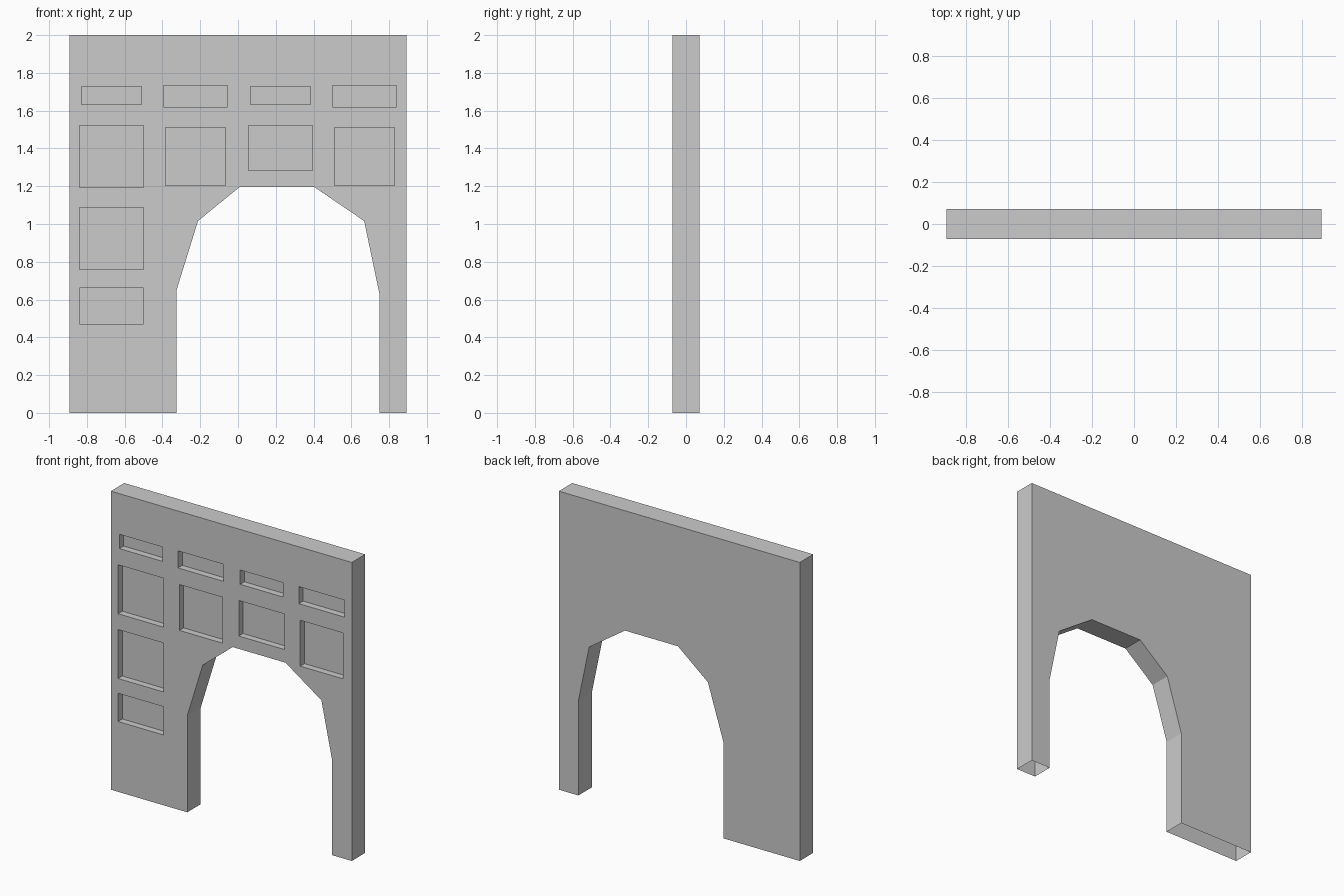
import bpy, bmesh

if "Cube" in bpy.data.objects:
    bpy.data.objects.remove(bpy.data.objects["Cube"])

HALF_W, HALF_T, HEIGHT = 0.893, 0.071, 2.0
DEPTH = 0.045


def new_object(name, bm):
    mesh = bpy.data.meshes.new(name)
    bm.to_mesh(mesh)
    bm.free()
    obj = bpy.data.objects.new(name, mesh)
    bpy.context.collection.objects.link(obj)
    return obj


# Wall outline in x, z, including the faceted off-centre arch
outline = [(-HALF_W, 0), (-0.326, 0), (-0.326, 0.648), (-0.212, 1.016),
           (0.01, 1.197), (0.402, 1.197), (0.668, 1.016), (0.748, 0.633),
           (0.748, 0), (HALF_W, 0), (HALF_W, HEIGHT), (-HALF_W, HEIGHT)]
bm = bmesh.new()
face = bm.faces.new([bm.verts.new((x, -HALF_T, z)) for x, z in outline])
ext = bmesh.ops.extrude_face_region(bm, geom=[face], use_keep_orig=True)
moved = [g for g in ext["geom"] if isinstance(g, bmesh.types.BMVert)]
bmesh.ops.translate(bm, verts=moved, vec=(0, 2 * HALF_T, 0))
bmesh.ops.recalc_face_normals(bm, faces=bm.faces)
wall = new_object("arched_wall", bm)

# Recessed panels: x centre, half width, z bottom, z top
WIDE, NARROW = 0.169, 0.159
panels = [(-0.67, NARROW, 1.632, 1.728), (-0.225, WIDE, 1.619, 1.733),
          (0.225, NARROW, 1.632, 1.728), (0.67, WIDE, 1.619, 1.733),
          (-0.67, WIDE, 1.193, 1.521), (-0.225, NARROW, 1.203, 1.51),
          (0.225, WIDE, 1.283, 1.521), (0.67, NARROW, 1.203, 1.51),
          (-0.67, WIDE, 0.759, 1.087), (-0.67, WIDE, 0.471, 0.66)]
bm = bmesh.new()
for cx, hw, z0, z1 in panels:
    verts = bmesh.ops.create_cube(bm, size=1)["verts"]
    bmesh.ops.scale(bm, verts=verts, vec=(2 * hw, 2 * DEPTH, z1 - z0))
    bmesh.ops.translate(bm, verts=verts, vec=(cx, -HALF_T, (z0 + z1) / 2))
cutter = new_object("panel_cutter", bm)
cutter.hide_render = True

# Cut the recesses and bake the result
cut = wall.modifiers.new("panels", 'BOOLEAN')
cut.operation, cut.solver, cut.object = 'DIFFERENCE', 'EXACT', cutter
bpy.context.view_layer.objects.active = wall
bpy.ops.object.modifier_apply(modifier=cut.name)
bpy.data.objects.remove(cutter)

# The feet are open underneath
bm = bmesh.new()
bm.from_mesh(wall.data)
feet = [f for f in bm.faces if all(v.co.z < 1e-4 for v in f.verts)]
bmesh.ops.delete(bm, geom=feet, context='FACES_ONLY')
bm.to_mesh(wall.data)
bm.free()
